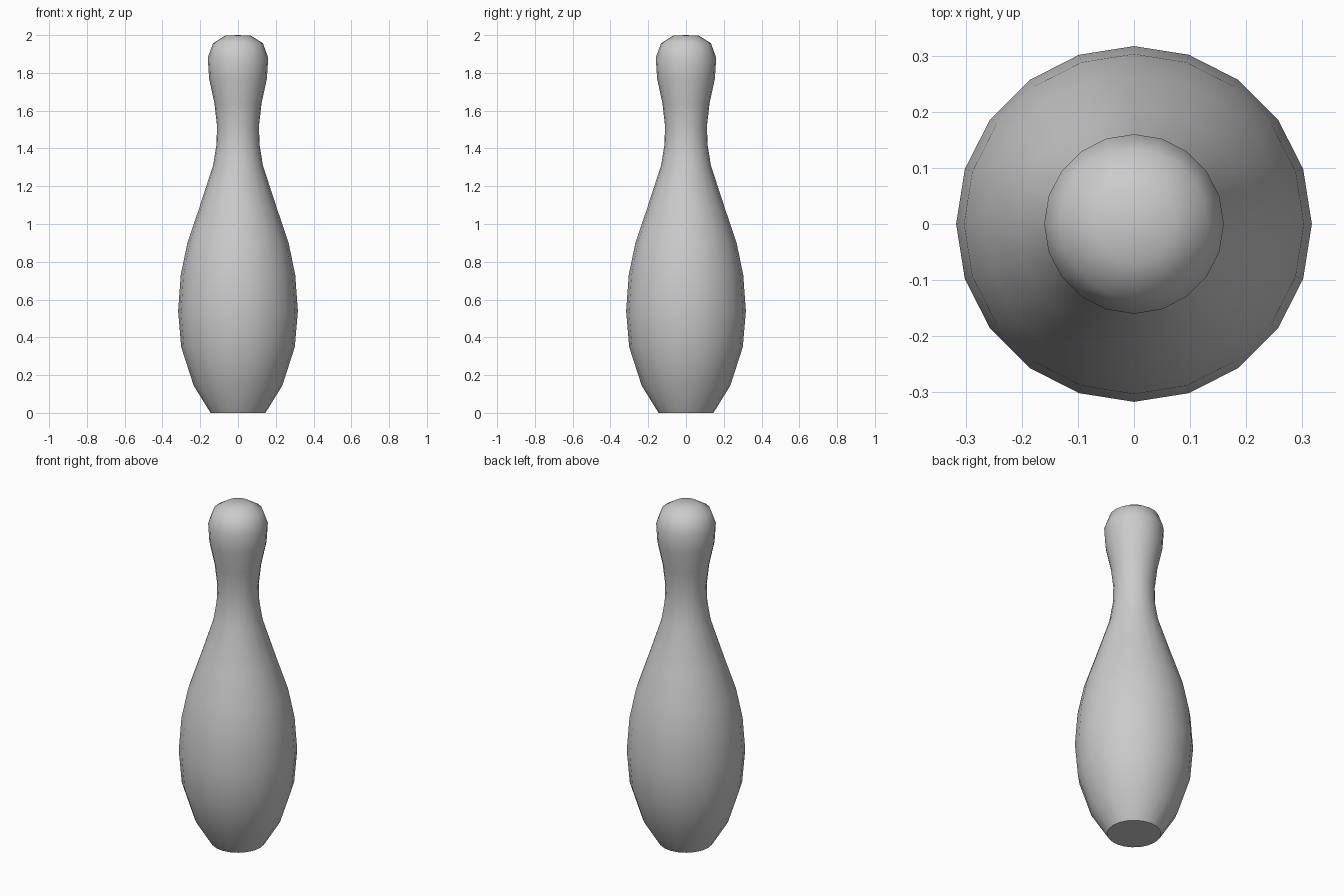
import bpy, bmesh, math

if "Cube" in bpy.data.objects:
    bpy.data.objects.remove(bpy.data.objects["Cube"])

SIDES = 20

# Radius and height from base rim to crown
PROFILE = [(0.145, 0.0), (0.235, 0.145), (0.301, 0.35), (0.317, 0.54),
           (0.303, 0.73), (0.268, 0.90), (0.207, 1.08), (0.132, 1.31),
           (0.114, 1.42), (0.111, 1.52), (0.125, 1.64), (0.153, 1.77),
           (0.160, 1.88), (0.132, 1.957), (0.068, 1.997)]

bm = bmesh.new()

# Stacked rings of the turned body
rings = [[bm.verts.new((r * math.cos(math.tau * i / SIDES),
                        r * math.sin(math.tau * i / SIDES), z))
          for i in range(SIDES)] for r, z in PROFILE]
for low, high in zip(rings, rings[1:]):
    for i in range(SIDES):
        j = (i + 1) % SIDES
        bm.faces.new((low[i], low[j], high[j], high[i]))

# Flat base and closed crown
bm.faces.new(rings[0][::-1])
crown = bm.verts.new((0, 0, 2.0))
for i in range(SIDES):
    bm.faces.new((rings[-1][i], rings[-1][(i + 1) % SIDES], crown))

mesh = bpy.data.meshes.new("bowling_pin")
bm.to_mesh(mesh)
bm.free()
pin = bpy.data.objects.new("bowling_pin", mesh)
bpy.context.collection.objects.link(pin)

# Smooth sides with a sharp base rim
bpy.context.view_layer.objects.active = pin
pin.select_set(True)
bpy.ops.object.shade_smooth_by_angle(angle=math.radians(45))
